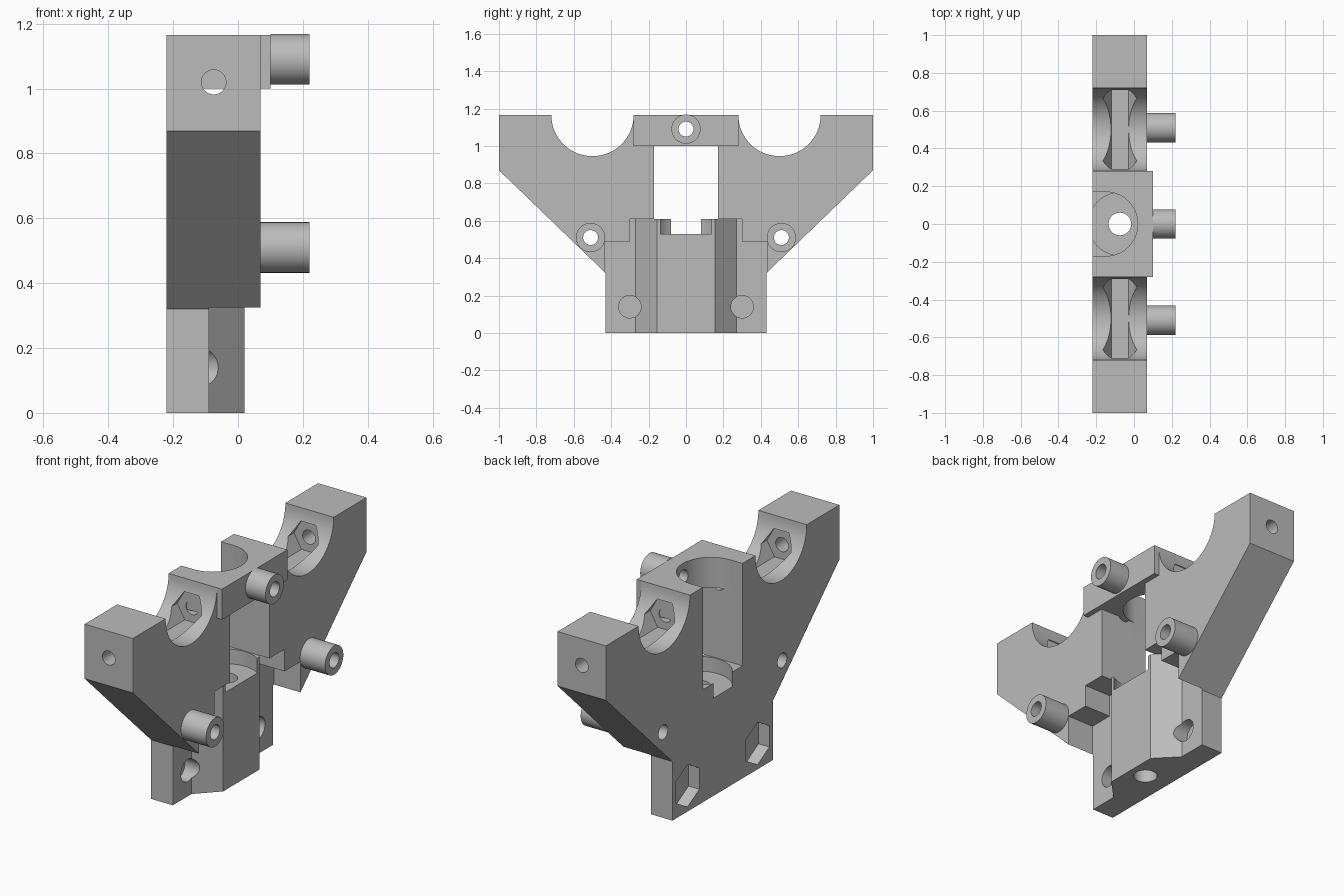
import bpy, bmesh, math
from mathutils import Vector

old = bpy.data.objects.get("Cube")
if old:
    bpy.data.objects.remove(old, do_unlink=True)

grey = bpy.data.materials.new("light_grey")
grey.use_nodes = True
COLOUR = (0.5, 0.5, 0.5, 1)
grey.diffuse_color = COLOUR
grey.node_tree.nodes["Principled BSDF"].inputs["Base Color"].default_value = COLOUR


def prism(name, pts, axis, lo, hi):
    """Extrude a 2D outline along an axis; x uses (y,z), y uses (x,z), z uses (x,y)."""
    place = {"x": lambda a, b, t: (t, a, b),
             "y": lambda a, b, t: (a, t, b),
             "z": lambda a, b, t: (a, b, t)}[axis]
    bm = bmesh.new()
    face = bm.faces.new([bm.verts.new(place(a, b, lo)) for a, b in pts])
    ext = bmesh.ops.extrude_face_region(bm, geom=[face])
    move = Vector(place(0, 0, hi - lo))
    bmesh.ops.translate(bm, vec=move,
                        verts=[v for v in ext["geom"] if isinstance(v, bmesh.types.BMVert)])
    bmesh.ops.recalc_face_normals(bm, faces=bm.faces)
    mesh = bpy.data.meshes.new(name)
    bm.to_mesh(mesh)
    bm.free()
    mesh.materials.append(grey)
    ob = bpy.data.objects.new(name, mesh)
    bpy.context.collection.objects.link(ob)
    return ob


def ring(a, b, r, n=48, start=0.0):
    return [(a + r * math.cos(start + math.tau * i / n),
             b + r * math.sin(start + math.tau * i / n)) for i in range(n)]


def rect(a0, a1, b0, b1):
    return [(a0, b0), (a1, b0), (a1, b1), (a0, b1)]


def combine(target, tool, operation="DIFFERENCE"):
    """Apply a boolean and discard the tool."""
    mod = target.modifiers.new("bool", "BOOLEAN")
    mod.operation, mod.solver, mod.object = operation, "EXACT", tool
    bpy.context.view_layer.update()
    deps = bpy.context.evaluated_depsgraph_get()
    mesh = bpy.data.meshes.new_from_object(target.evaluated_get(deps))
    target.modifiers.clear()
    target.data = mesh
    bpy.data.objects.remove(tool, do_unlink=True)


def cut(pts, axis, lo, hi):
    combine(body, prism("cutter", pts, axis, lo, hi))


BACK, FRONT, TOP = -0.22, 0.07, 1.165
BORE_X = -0.075
SADDLE_Y, SADDLE_R = 0.5, 0.22

# Main plate: right half outline with the round saddle, mirrored to the left
saddle = [(SADDLE_Y - SADDLE_R * math.cos(math.pi * i / 32),
           TOP - SADDLE_R * math.sin(math.pi * i / 32)) for i in range(33)]
half = saddle + [(1, TOP), (1, 0.87), (0.43, 0.32), (0.43, 0)]
outline = half + [(-y, z) for y, z in reversed(half)]
body = prism("bracket_body", outline, "x", BACK, FRONT)

# Recesses in the lower face and the open window
cut(rect(-0.435, 0.435, -0.1, 0.49), "x", -0.09, 0.2)
cut(rect(-0.30, 0.30, 0.4, 0.61), "x", -0.09, 0.2)
cut(rect(-0.17, 0.17, 0.61, 1.3), "x", -0.4, 0.2)

# Chamfered centre block with its round pocket, rear notch and vertical bore
block = [(-0.15, -0.27), (-0.09, -0.27), (0.02, -0.155),
         (0.02, 0.155), (-0.09, 0.27), (-0.15, 0.27)]
combine(body, prism("centre_block", block, "z", 0, 0.61), "UNION")
cut(ring(BORE_X, 0, 0.166, 64), "z", 0.53, 0.7)
cut(ring(BORE_X, 0, 0.06), "z", -0.1, 0.6)

# Long cross hole and the hexagonal channels in both saddles
cut(ring(BORE_X, 1.02, 0.038, 32), "y", -1.1, 1.1)
for side in (-1, 1):
    mid = side * SADDLE_Y
    cut(ring(BORE_X, 1.02, 0.09, 6), "y", mid - 0.215, mid + 0.215)

# Bolt holes with hexagonal nut pockets behind, and the boss holes
for side in (-1, 1):
    cut(ring(side * 0.3, 0.14, 0.06), "x", -0.15, 0.2)
    cut(ring(side * 0.3, 0.14, 0.115, 6, math.pi / 6), "x", -0.4, -0.155)
    cut(ring(side * 0.51, 0.51, 0.04, 32), "x", -0.4, 0.2)

# Top bridge with a U-shaped opening toward the back
bridge = prism("bridge", rect(-0.28, 0.28, 1.0, TOP), "x", BACK, 0.10)
combine(body, bridge, "UNION")
u_shape = [(-0.4, -0.17)] + [
    (-0.15 + 0.17 * math.sin(math.pi * i / 32), -0.17 * math.cos(math.pi * i / 32))
    for i in range(33)] + [(-0.4, 0.17)]
cut(u_shape, "z", 0.9, 1.3)
cut(ring(0, 1.09, 0.04, 32), "x", -0.1, 0.2)

# Tubular bosses
parts = [body]
for name, y, z, x0 in (("right_boss", -0.51, 0.51, FRONT),
                       ("left_boss", 0.51, 0.51, FRONT),
                       ("top_boss", 0, 1.09, 0.10)):
    boss = prism(name, ring(y, z, 0.078), "x", x0, 0.22)
    combine(boss, prism("cutter", ring(y, z, 0.04, 32), "x", -0.1, 0.4))
    parts.append(boss)

# Smooth the round walls, keep the edges crisp
bpy.ops.object.select_all(action="DESELECT")
for ob in parts:
    ob.select_set(True)
bpy.context.view_layer.objects.active = body
bpy.ops.object.shade_smooth_by_angle(angle=math.radians(30))
